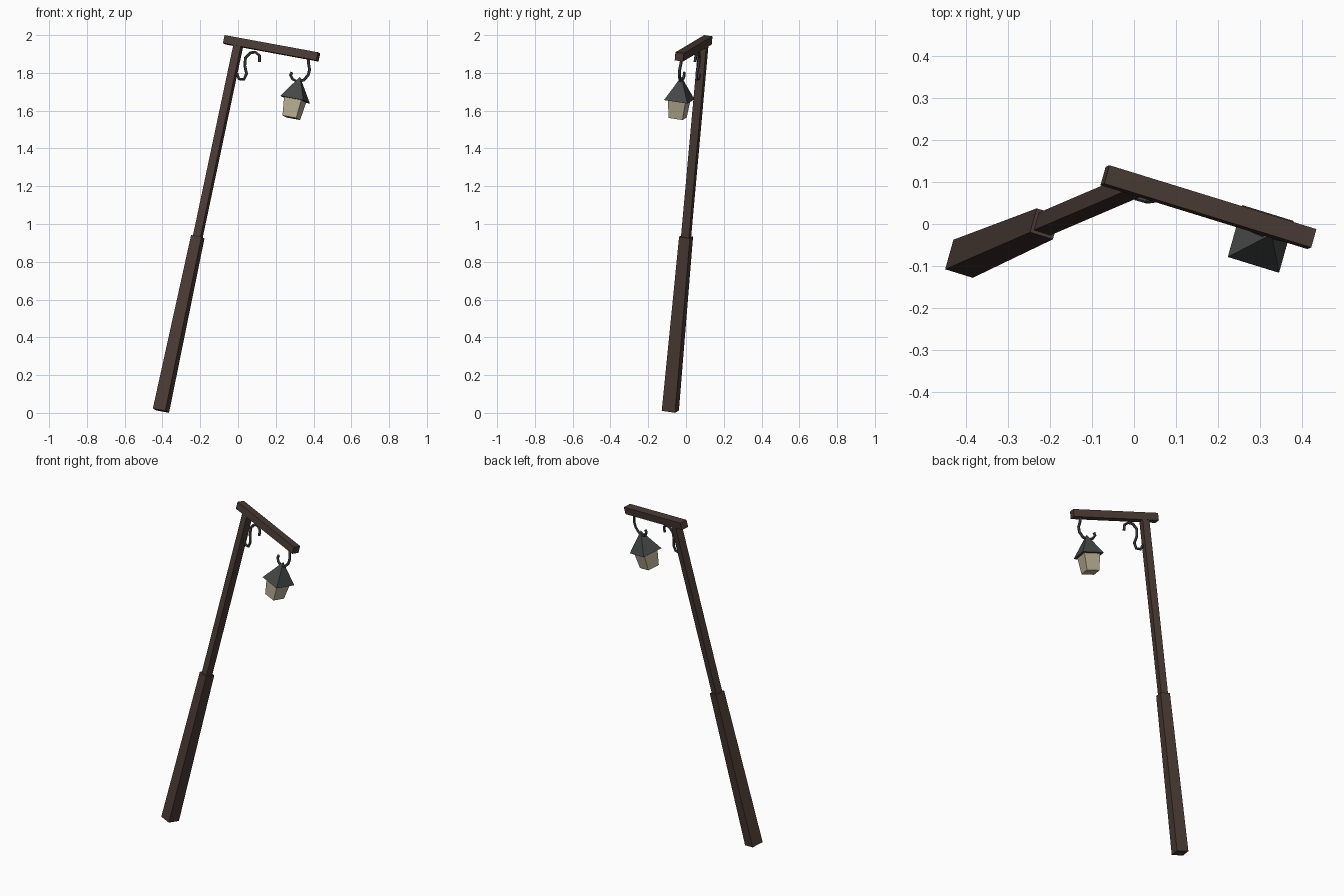
import bpy, bmesh
from mathutils import Vector, Matrix

if "Cube" in bpy.data.objects:
    bpy.data.objects.remove(bpy.data.objects["Cube"])

# Leaning frame: local z runs up the post, local x along the arm
up = Vector((0.2064, 0.0882, 0.9745)).normalized()
arm = Vector((0.940, -0.291, -0.179))
arm = (arm - up * arm.dot(up)).normalized()
side = up.cross(arm)
FRAME = Matrix.Translation((-0.408, -0.083, 0.0118)) @ Matrix((arm, side, up)).transposed().to_4x4()


def material(name, rgb):
    m = bpy.data.materials.new(name)
    m.diffuse_color = (*rgb, 1)
    m.use_nodes = True
    m.node_tree.nodes["Principled BSDF"].inputs["Base Color"].default_value = m.diffuse_color
    return m


wood = material("dark_wood", (0.068, 0.043, 0.035))
iron = material("dark_iron", (0.060, 0.064, 0.064))
glass = material("cream_glass", (0.47, 0.41, 0.28))


def add(name, mesh, mat):
    mesh.materials.clear()
    mesh.materials.append(mat)
    mesh.transform(FRAME)
    ob = bpy.data.objects.new(name, mesh)
    bpy.context.collection.objects.link(ob)
    return ob


def block(name, mat, x, z0, z1, bottom, top):
    """Four-sided block along local z; bottom and top are (x, y) widths."""
    bm = bmesh.new()
    bmesh.ops.create_cube(bm, size=1)
    for v in bm.verts:
        w, z = (top, z1) if v.co.z > 0 else (bottom, z0)
        v.co = (x + v.co.x * w[0], v.co.y * w[1], z)
    bmesh.ops.remove_doubles(bm, verts=bm.verts, dist=1e-5)
    mesh = bpy.data.meshes.new(name)
    bm.to_mesh(mesh)
    bm.free()
    return add(name, mesh, mat)


def bar(name, mat, points, radius):
    """Bent iron bar through (x, z) points in the plane of the arm."""
    cu = bpy.data.curves.new(name, 'CURVE')
    cu.dimensions = '3D'
    cu.bevel_depth = radius
    cu.bevel_resolution = 1
    cu.use_fill_caps = True
    sp = cu.splines.new('POLY')
    sp.points.add(len(points) - 1)
    for p, (x, z) in zip(sp.points, points):
        p.co = (x, 0, z, 1)
    tmp = bpy.data.objects.new(name, cu)
    bpy.context.collection.objects.link(tmp)
    bpy.context.view_layer.update()
    mesh = bpy.data.meshes.new_from_object(tmp.evaluated_get(bpy.context.evaluated_depsgraph_get()))
    bpy.data.objects.remove(tmp)
    for p in mesh.polygons:
        p.use_smooth = False
    return add(name, mesh, mat)


# Post and arm
block("lower_post", wood, 0, 0, 0.945, (0.070, 0.074), (0.058, 0.060))
block("upper_post", wood, 0, 0.94, 1.985, (0.042, 0.044), (0.042, 0.044))
block("arm_beam", wood, 0.1835, 1.979, 2.023, (0.525, 0.046), (0.525, 0.046))

# Scroll bracket under the arm
bar("scroll_bracket", iron, [(0.026, 1.835), (0.042, 1.809), (0.070, 1.813), (0.077, 1.845),
    (0.058, 1.885), (0.053, 1.928), (0.074, 1.958), (0.101, 1.965), (0.126, 1.952), (0.133, 1.918)], 0.008)

# Lantern hook
bar("lantern_hook", iron, [(0.394, 1.985), (0.402, 1.955), (0.414, 1.925), (0.412, 1.895), (0.393, 1.865),
    (0.358, 1.853), (0.333, 1.860), (0.317, 1.879), (0.322, 1.895)], 0.008)

# Lantern
block("lantern_roof", iron, 0.37, 1.755, 1.880, (0.130, 0.130), (0, 0))
block("lantern_body", glass, 0.37, 1.657, 1.757, (0.077, 0.077), (0.097, 0.097))
